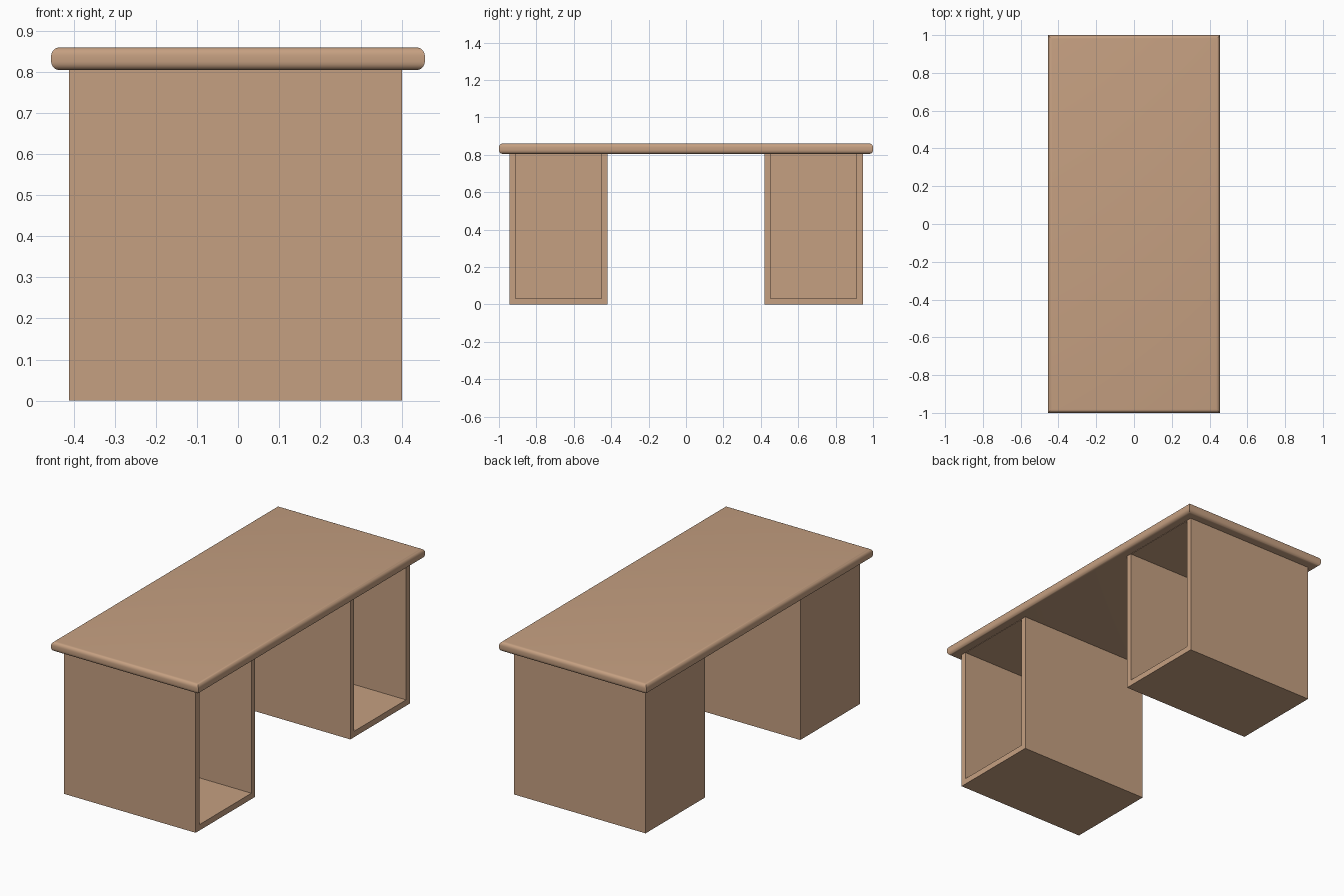
import bpy
import bmesh
from mathutils import Matrix, Vector

cube = bpy.data.objects.get("Cube")
if cube:
    bpy.data.objects.remove(cube, do_unlink=True)

wood = bpy.data.materials.new("light_wood")
wood.use_nodes = True
wood_colour = (0.56, 0.35, 0.22, 1)
wood.diffuse_color = wood_colour
wood.node_tree.nodes["Principled BSDF"].inputs["Base Color"].default_value = wood_colour


def add_box(bm, low, high):
    low, high = Vector(low), Vector(high)
    matrix = Matrix.Translation((low + high) / 2) @ Matrix.Diagonal((*(high - low), 1))
    return bmesh.ops.create_cube(bm, size=1, matrix=matrix)["verts"]


def finish(bm, name):
    mesh = bpy.data.meshes.new(name)
    bm.to_mesh(mesh)
    bm.free()
    mesh.materials.append(wood)
    obj = bpy.data.objects.new(name, mesh)
    bpy.context.collection.objects.link(obj)
    return obj


# Desk top: slab with rounded rims and mitred vertical corners
TOP_Z, UNDER_Z = 0.86, 0.805
bm = bmesh.new()
add_box(bm, (-0.455, -1, UNDER_Z), (0.455, 1, TOP_Z))
rims = [e for e in bm.edges if abs(e.verts[0].co.z - e.verts[1].co.z) < 0.01]
bmesh.ops.bevel(bm, geom=rims, offset=0.02, segments=5, profile=0.5, affect='EDGES')
desk_top = finish(bm, "desk_top")
bpy.context.view_layer.objects.active = desk_top
desk_top.select_set(True)
bpy.ops.object.shade_smooth_by_angle()

# Pedestals: hollow boxes open on the +x side
WALL = 0.033
BACK, OPENING = -0.412, 0.40
for side, name in ((-1, "front_pedestal"), (1, "rear_pedestal")):
    inner, outer = sorted((side * 0.42, side * 0.945))
    bm = bmesh.new()
    add_box(bm, (BACK, inner, 0), (OPENING, outer, UNDER_Z))
    mouth = [f for f in bm.faces if f.normal.x > 0.9]
    bmesh.ops.inset_region(bm, faces=mouth, thickness=WALL, use_even_offset=True)
    # The cavity reaches up to the underside of the desk top
    for v in mouth[0].verts:
        if v.co.z > UNDER_Z / 2:
            v.co.z = UNDER_Z - 0.002
    pushed = bmesh.ops.extrude_face_region(bm, geom=mouth)["geom"]
    for v in pushed:
        if isinstance(v, bmesh.types.BMVert):
            v.co.x = BACK + WALL
    bmesh.ops.delete(bm, geom=mouth, context='FACES_ONLY')
    bmesh.ops.recalc_face_normals(bm, faces=bm.faces)
    finish(bm, name)
